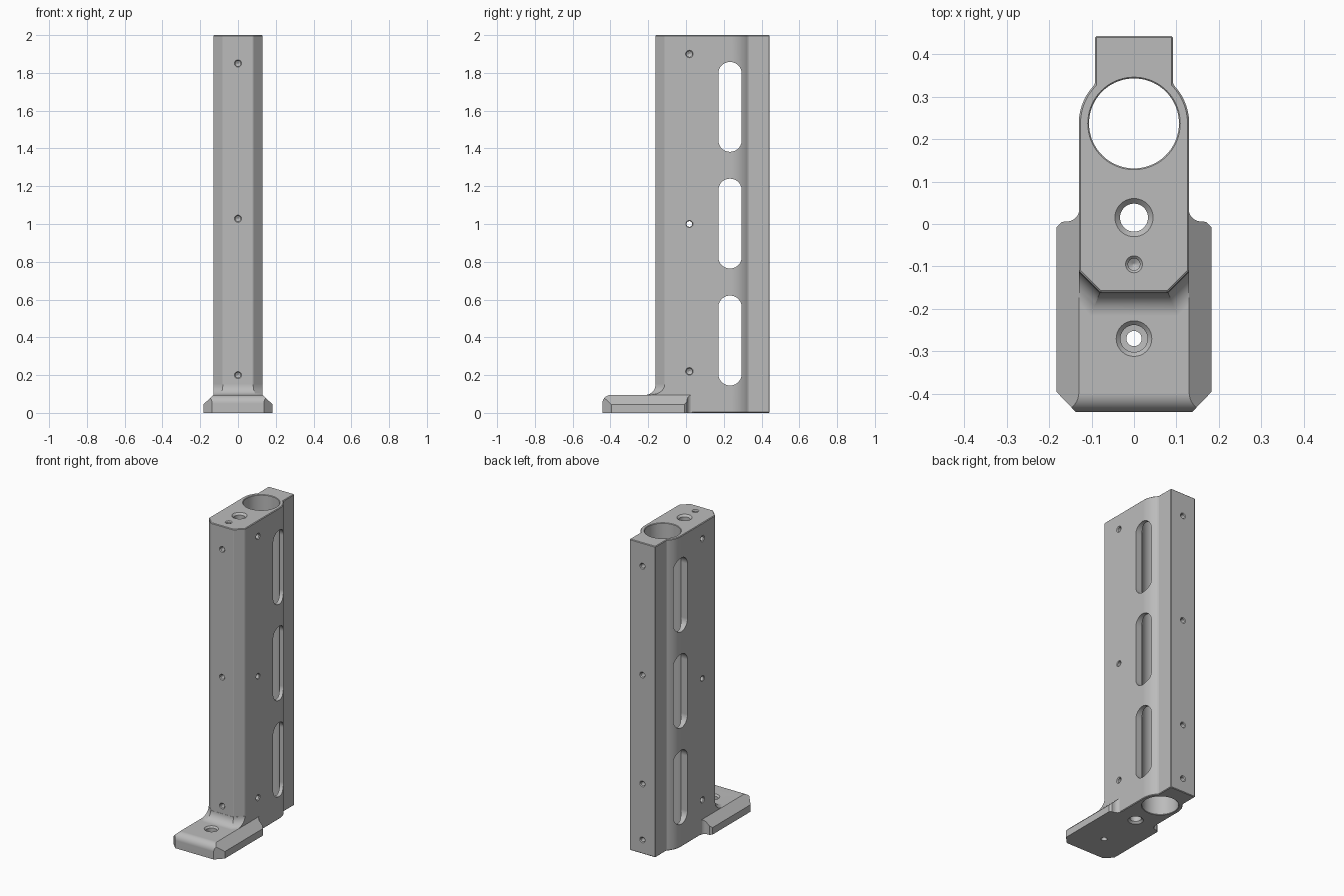
import bpy, bmesh
from math import sin, cos, pi, radians, sqrt
from mathutils import Vector

cube = bpy.data.objects.get("Cube")
if cube:
    bpy.data.objects.remove(cube, do_unlink=True)

grey = bpy.data.materials.new("satin grey")
grey.use_nodes = True
colour = (0.5, 0.5, 0.5, 1)
grey.diffuse_color = colour
grey.node_tree.nodes["Principled BSDF"].inputs["Base Color"].default_value = colour


def loft(name, rings):
    """Closed solid through rings of equal point count."""
    bm = bmesh.new()
    loops = [[bm.verts.new(p) for p in ring] for ring in rings]
    n = len(loops[0])
    for a, b in zip(loops, loops[1:]):
        for i in range(n):
            j = (i + 1) % n
            bm.faces.new((a[i], a[j], b[j], b[i]))
    bm.faces.new(loops[0])
    bm.faces.new(loops[-1])
    bmesh.ops.recalc_face_normals(bm, faces=bm.faces)
    mesh = bpy.data.meshes.new(name)
    bm.to_mesh(mesh)
    bm.free()
    mesh.materials.append(grey)
    obj = bpy.data.objects.new(name, mesh)
    bpy.context.collection.objects.link(obj)
    return obj


def prism(name, outline, axis, lo, hi):
    place = {"x": lambda u, v, w: (w, u, v),
             "y": lambda u, v, w: (u, w, v),
             "z": lambda u, v, w: (u, v, w)}[axis]
    return loft(name, [[place(u, v, w) for u, v in outline] for w in (lo, hi)])


def arc(cx, cy, r, start, end, steps):
    return [(cx + r * cos(radians(start + (end - start) * i / steps)),
             cy + r * sin(radians(start + (end - start) * i / steps)))
            for i in range(steps + 1)]


def mirrored(half):
    return half + [(-x, y) for x, y in reversed(half)]


def apply(obj, kind, **settings):
    mod = obj.modifiers.new(kind, kind)
    for key, value in settings.items():
        setattr(mod, key, value)
    bpy.context.view_layer.objects.active = obj
    bpy.ops.object.modifier_apply(modifier=mod.name)


def combine(obj, other, operation):
    apply(obj, "BOOLEAN", object=other, operation=operation, solver="EXACT")
    bpy.data.objects.remove(other, do_unlink=True)


def drill(obj, start, direction, steps, segments=32):
    """Cut a round hole; steps are (depth, radius) pairs."""
    d = Vector(direction)
    u = d.orthogonal().normalized()
    v = d.cross(u)
    rings = [[Vector(start) + d * t + (u * cos(2 * pi * i / segments)
              + v * sin(2 * pi * i / segments)) * r for i in range(segments)]
             for t, r in steps]
    combine(obj, loft("drill_cutter", rings), "DIFFERENCE")


def blind(r, depth, rim=0.005):
    return [(-0.01, r + rim + 0.01), (rim, r), (depth, r), (depth + r / 2, 0.002)]


def through(r, length, rim):
    wide = r + rim + 0.01
    return [(-0.01, wide), (rim, r), (length - rim, r), (length + 0.01, wide)]


# Column: chamfered front, round shoulders, narrower rear block
BORE_Y = 0.237
column = prism("slotted_column", mirrored(
    [(0.08, -0.161), (0.13, -0.111)] + arc(0, BORE_Y, 0.13, 0, 45, 12)
    + [(0.092, 0.443)]), "z", 0, 2)
apply(column, "BEVEL", width=0.004, segments=1, limit_method="ANGLE",
      angle_limit=radians(30))

# Foot: sloped-side section trimmed by plan outline and rounded nose
foot = prism("foot", mirrored([(0.183, 0), (0.183, 0.045), (0.13, 0.095)]),
             "y", -0.443, 0.1)
plan = prism("foot_plan", mirrored(
    [(0.137, -0.45), (0.137, -0.443), (0.183, -0.395), (0.183, -0.008), (0.17, 0.005)]
    + arc(0.158, 0.035, 0.029, 270, 180, 8) + [(0.12, 0.06)]), "z", -0.1, 0.2)
combine(foot, plan, "INTERSECT")
nose = prism("foot_nose", [(0.2, -0.1), (0.2, 0.2), (-0.35, 0.2), (-0.35, 0.095)]
             + arc(-0.398, 0.05, 0.045, 90, 180, 10) + [(-0.443, -0.1)],
             "x", -0.3, 0.3)
combine(foot, nose, "INTERSECT")

# Fillet sweeping from the column front onto the foot
R = 0.055
rings = []
for z, d in [(0.08, R)] + [(0.095 + R - R * cos(a), R - R * sin(a))
                           for a in [pi / 2 * i / 10 for i in range(11)]][::1]:
    rings.append((z, d + 0.0005))
rings = [(0.08, R)] + [(0.095 + R * (1 - cos(i * pi / 20)),
                        R * (1 - sin(i * pi / 20)) + 0.0005) for i in range(11)]
rings.append((0.153, -0.003))
fillet = loft("foot_fillet", [
    [(x, y, z) for x, y in mirrored(
        [(0.08 + d * (sqrt(2) - 1), -0.161 - d),
         (0.129, -0.112 - d * sqrt(2)), (0.129, -0.05)])]
    for z, d in rings])
combine(column, foot, "UNION")
combine(column, fillet, "UNION")

# Vertical bores
drill(column, (0, BORE_Y, 0), (0, 0, 1), through(0.106, 2, 0.003), 72)
drill(column, (0, 0.015, 0), (0, 0, 1), through(0.033, 2, 0.012), 40)
drill(column, (0, -0.095, 2), (0, 0, -1), blind(0.014, 0.12, 0.006))

# Counterbored fixing hole in the foot
drill(column, (0, -0.27, 0.095), (0, 0, -1),
      [(-0.01, 0.052), (0.01, 0.032), (0.035, 0.032), (0.036, 0.018), (0.12, 0.018)])

# Long side slots opening into the main bore
for z in (0.383, 1.002, 1.62):
    outline = (arc(BORE_Y - 0.004, z + 0.176, 0.062, 0, 180, 20)
               + arc(BORE_Y - 0.004, z - 0.176, 0.062, 180, 360, 20))
    combine(column, prism("slot_cutter", outline, "x", -0.2, 0.2), "DIFFERENCE")

# Small screw holes on the sides, front and back
drill(column, (-0.13, 0.018, 1), (1, 0, 0), through(0.015, 0.26, 0.004))
for side in (-1, 1):
    for z in (0.22, 1.9):
        drill(column, (side * 0.13, 0.018, z), (-side, 0, 0), blind(0.015, 0.07))
for z in (0.2, 1.028, 1.85):
    drill(column, (0, -0.161, z), (0, 1, 0), blind(0.014, 0.09))
for z in (0.09, 0.45, 1.15, 1.85):
    drill(column, (0, 0.443, z), (0, -1, 0), blind(0.014, 0.07))

# Smooth curved walls, crisp edges
bpy.ops.object.select_all(action="DESELECT")
column.select_set(True)
bpy.context.view_layer.objects.active = column
bpy.ops.object.shade_smooth_by_angle(angle=radians(20))
normals = column.modifiers.new("even_shading", "WEIGHTED_NORMAL")
normals.keep_sharp = True
